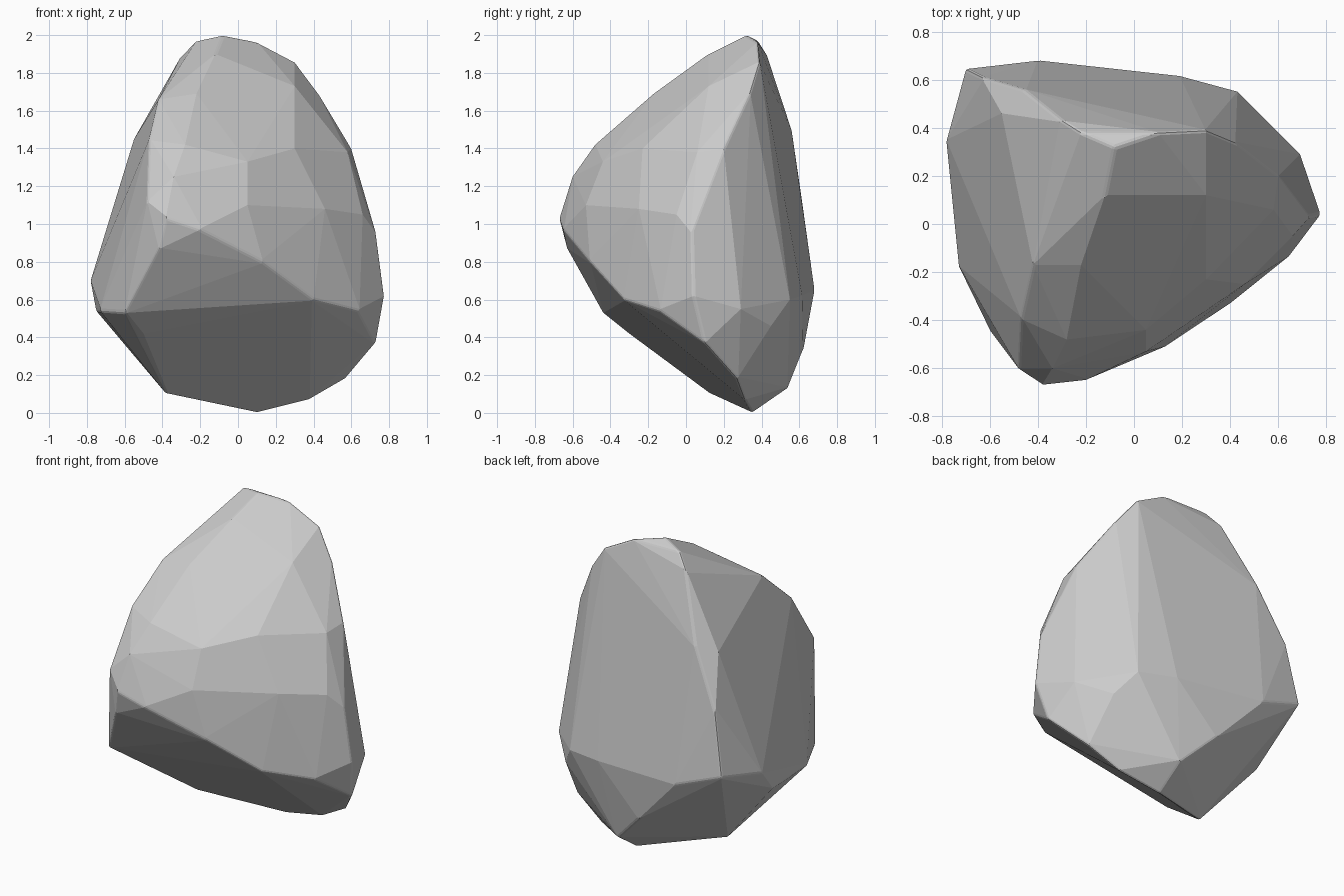
import bpy, bmesh
from math import radians

# Corner points of the boulder, grouped by region
crown = [(-.08, .32, 2), (-.22, .38, 1.97), (.1, .38, 1.965), (-.3, .43, 1.89),
         (.3, .39, 1.86), (.42, .34, 1.7), (-.12, .12, 1.9)]
ridge = [(-.42, -.17, 1.66), (-.22, -.17, 1.69), (-.47, -.39, 1.45), (-.28, -.48, 1.42),
         (-.34, -.6, 1.25), (-.48, -.6, 1.12)]
nose = [(-.38, -.67, 1.03), (-.2, -.65, .97), (-.42, -.63, .87)]
front = [(.05, -.44, 1.33), (.3, -.23, 1.4), (.05, -.53, 1.1), (.46, -.25, 1.08),
         (.3, .12, 1.73), (.13, -.51, .8), (.4, -.33, .6), (.64, -.14, .54)]
right = [(.775, .04, .62), (.73, .03, .96), (.73, .1, .37), (.58, .06, 1.38), (.66, -.05, 1.05),
         (.6, .2, 1.4), (.69, .29, .55), (.43, .55, .6), (.53, .45, .46), (.57, .27, .18)]
back = [(.19, .615, .62), (.1, .54, .13), (-.4, .68, .65), (-.1, .62, .33),
        (-.7, .645, .76), (-.46, .56, 1.5), (-.55, .46, 1.45), (-.63, .61, 1.15)]
left = [(-.78, .35, .7), (-.75, .2, .54), (-.73, -.18, .54), (-.6, -.44, .53)]
base = [(-.5, -.3, .42), (-.38, .13, .1), (.1, .35, 0), (.38, .31, .07)]

# Wrap the points in a convex skin and merge nearly flat facets
bm = bmesh.new()
for p in crown + ridge + nose + front + right + back + left + base:
    bm.verts.new(p)
bmesh.ops.convex_hull(bm, input=bm.verts[:])
bmesh.ops.delete(bm, geom=[v for v in bm.verts if not v.link_faces], context='VERTS')
bmesh.ops.dissolve_limit(bm, angle_limit=radians(2), verts=bm.verts[:], edges=bm.edges[:])
bmesh.ops.recalc_face_normals(bm, faces=bm.faces[:])

# Flat-shaded boulder
mesh = bpy.data.meshes.new("boulder")
bm.to_mesh(mesh)
bm.free()
boulder = bpy.data.objects.new("boulder", mesh)
bpy.context.collection.objects.link(boulder)

# Slight chipping of the sharp edges
bevel = boulder.modifiers.new("worn_edges", 'BEVEL')
bevel.width = 0.012
bevel.segments = 2
bevel.limit_method = 'ANGLE'
bevel.angle_limit = radians(30)
